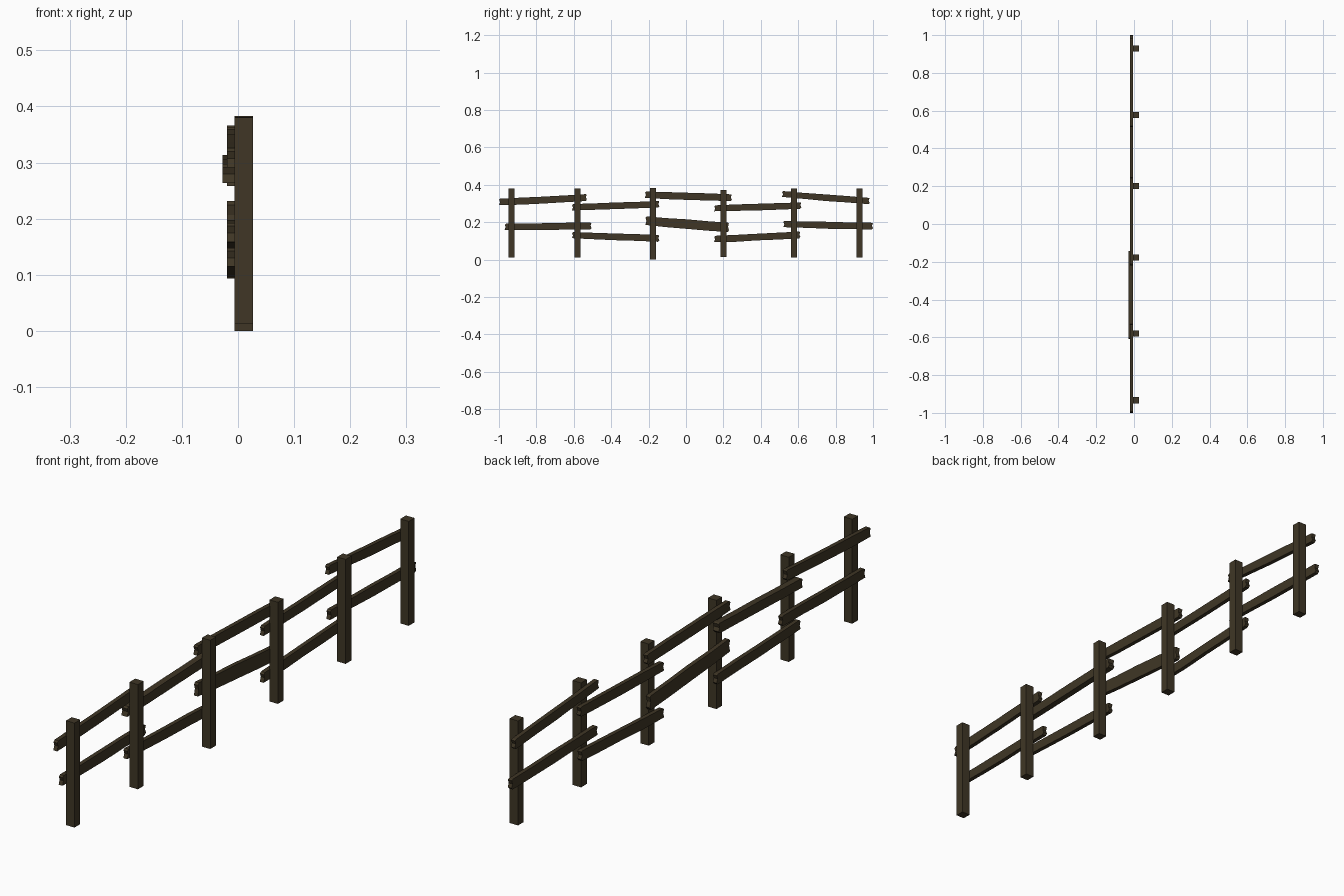
import bpy, bmesh, random
from mathutils import Vector

if "Cube" in bpy.data.objects:
    bpy.data.objects.remove(bpy.data.objects["Cube"])

random.seed(4)

wood = bpy.data.materials.new("dark_wood")
wood.diffuse_color = (0.050, 0.037, 0.019, 1)
wood.use_nodes = True
wood.node_tree.nodes["Principled BSDF"].inputs["Base Color"].default_value = wood.diffuse_color


def finish(bm, name):
    bmesh.ops.recalc_face_normals(bm, faces=bm.faces[:])
    mesh = bpy.data.meshes.new(name)
    bm.to_mesh(mesh)
    bm.free()
    mesh.materials.append(wood)
    obj = bpy.data.objects.new(name, mesh)
    bpy.context.collection.objects.link(obj)


def post(name, y, z0, z1):
    # square post, top slightly chamfered
    bm = bmesh.new()
    bmesh.ops.create_cube(bm, size=1)
    for v in bm.verts:
        v.co = Vector((0.0105 + v.co.x * 0.033, y + v.co.y * 0.032,
                       z1 if v.co.z > 0 else z0))
    top = [e for e in bm.edges if all(v.co.z == z1 for v in e.verts)]
    bmesh.ops.bevel(bm, geom=top, offset=0.002, segments=1, affect='EDGES')
    finish(bm, name)


def rail(name, y0, z0, y1, z1, h, x0=-0.020, x1=-0.005):
    # hewn plank: side outline with gently uneven edges and split ends
    def point(t, side):
        return (y0 + (y1 - y0) * t, z0 + (z1 - z0) * t + side * h / 2)

    def wobble():
        return random.uniform(-0.0015, 0.0015)

    inner = (0.25, 0.5, 0.75)
    outline = [point(0, -0.85)]
    outline += [(y, z + wobble()) for y, z in (point(t, -1) for t in inner)]
    outline += [point(0.985, -1), point(1, -0.6), point(0.988, 0.1), point(0.998, 0.85)]
    outline += [point(0.985, 1)]
    outline += [(y, z + wobble()) for y, z in (point(t, 1) for t in reversed(inner))]
    outline += [point(0.015, 1), point(0.002, 0.7), point(0.012, 0.0)]
    bm = bmesh.new()
    face = bm.faces.new([bm.verts.new((x0, y, z)) for y, z in outline])
    ext = bmesh.ops.extrude_face_region(bm, geom=[face])
    for v in ext["geom"]:
        if isinstance(v, bmesh.types.BMVert):
            v.co.x = x1
    finish(bm, name)


# posts: y, bottom, top
for i, p in enumerate([(-0.933, 0.012, 0.38), (-0.58, 0.012, 0.381),
                       (-0.177, 0.0, 0.383), (0.20, 0.015, 0.373),
                       (0.577, 0.012, 0.38), (0.928, 0.012, 0.38)]):
    post(f"post_{i + 1}", *p)

# upper rails: start y, z, end y, z, height
for i, r in enumerate([(-1.0, 0.307, -0.53, 0.332, 0.037),
                       (-0.61, 0.279, -0.142, 0.296, 0.036, -0.028),
                       (-0.22, 0.346, 0.245, 0.331, 0.036),
                       (0.15, 0.273, 0.617, 0.289, 0.034),
                       (0.513, 0.350, 0.982, 0.313, 0.034)]):
    rail(f"upper_rail_{i + 1}", *r)

# lower rails
for i, r in enumerate([(-0.97, 0.174, -0.505, 0.180, 0.036),
                       (-0.61, 0.130, -0.142, 0.113, 0.036),
                       (-0.217, 0.207, 0.23, 0.172, 0.050),
                       (0.15, 0.109, 0.612, 0.132, 0.036),
                       (0.52, 0.189, 1.0, 0.179, 0.036)]):
    rail(f"lower_rail_{i + 1}", *r)
